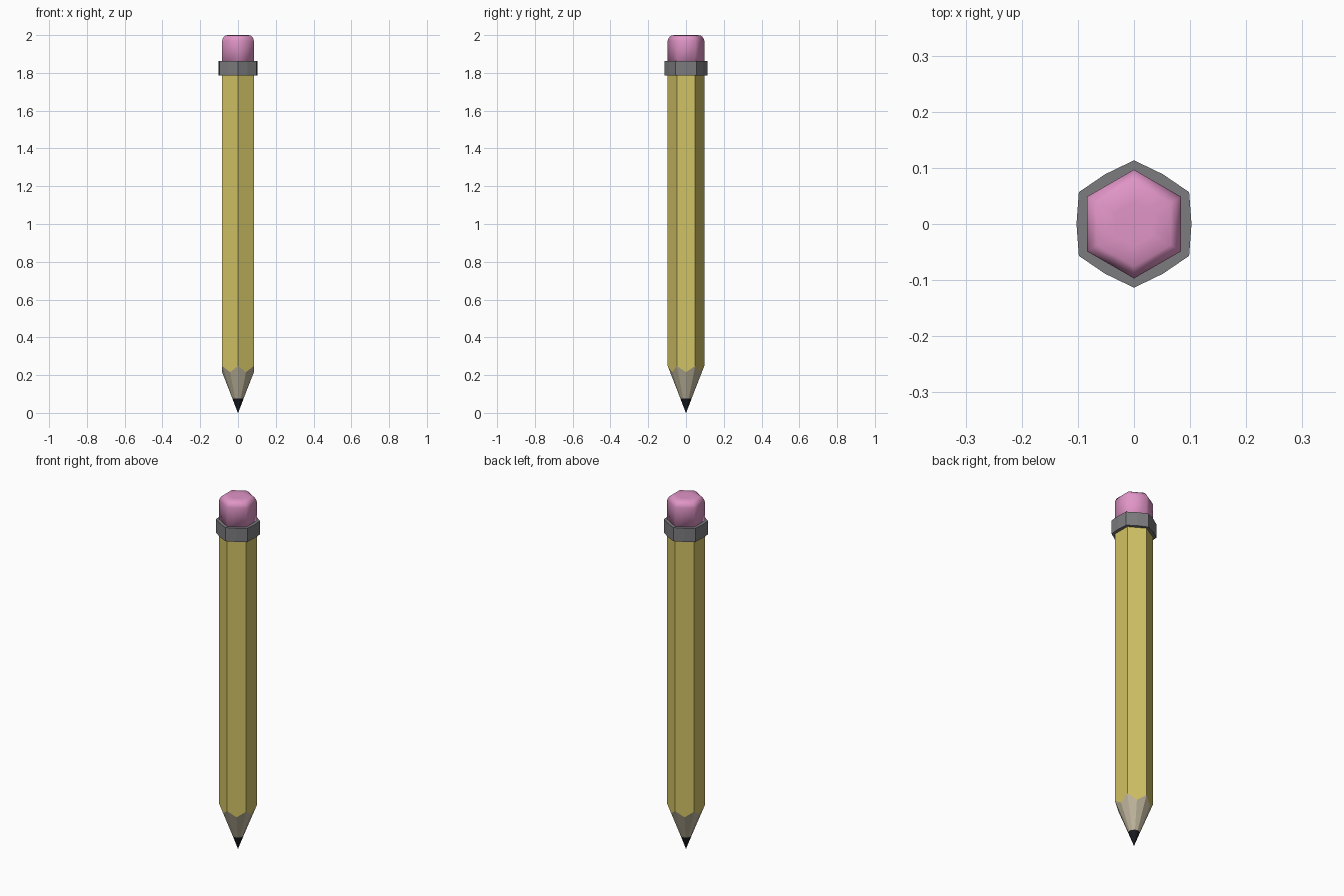
import bpy, bmesh, math

if "Cube" in bpy.data.objects:
    bpy.data.objects.remove(bpy.data.objects["Cube"])

def material(name, rgb):
    m = bpy.data.materials.new(name)
    m.diffuse_color = (*rgb, 1)
    m.use_nodes = True
    m.node_tree.nodes["Principled BSDF"].inputs["Base Color"].default_value = m.diffuse_color
    return m

YELLOW = material("yellow_paint", (0.64, 0.54, 0.13))
WOOD = material("bare_wood", (0.53, 0.47, 0.34))
LEAD = material("black_lead", (0.01, 0.01, 0.016))
METAL = material("grey_metal", (0.20, 0.20, 0.21))
PINK = material("pink_rubber", (0.75, 0.30, 0.57))

R = 0.097                       # hexagon corner radius, corners on the y axis
A = R * math.cos(math.pi / 6)   # hexagon flat radius
SLOPE = 0.39                    # radius per height of the sharpened cone

def loft(name, mat, rings, cap_low=False, cap_top=False, closed=False, smooth=False):
    """Skin 12-point rings given as (corner radius, corner z, flat radius, flat z)."""
    bm = bmesh.new()
    loops = []
    for rc, zc, rf, zf in rings:
        loop = []
        for i in range(12):
            a = math.pi / 2 + i * math.pi / 6
            r, z = (rf, zf) if i % 2 else (rc, zc)
            loop.append(bm.verts.new((r * math.cos(a), r * math.sin(a), z)))
        loops.append(loop)
    pairs = list(zip(loops, loops[1:])) + ([(loops[-1], loops[0])] if closed else [])
    for lo, hi in pairs:
        for i in range(12):
            j = (i + 1) % 12
            bm.faces.new((lo[i], lo[j], hi[j], hi[i]))
    if cap_low:
        bm.faces.new(loops[0][::-1])
    if cap_top:
        bm.faces.new(loops[-1])
    if closed:
        bmesh.ops.recalc_face_normals(bm, faces=bm.faces)
    for f in bm.faces:
        f.smooth = smooth
    me = bpy.data.meshes.new(name)
    bm.to_mesh(me)
    bm.free()
    me.materials.append(mat)
    ob = bpy.data.objects.new(name, me)
    bpy.context.collection.objects.link(ob)
    return ob

def hexring(s, z):
    return (R * s, z, A * s, z)

def roundring(r, z):
    return (r, z, r, z)

# Where the sharpening cone meets the hexagonal shaft, giving scallops
scallop = (R, R / SLOPE, A, A / SLOPE)

loft("lead_tip", LEAD, [roundring(0.001, 0), roundring(0.075 * SLOPE, 0.075)], cap_low=True)
loft("sharpened_wood", WOOD, [roundring(0.075 * SLOPE, 0.075), scallop])
loft("shaft", YELLOW, [scallop, hexring(1, 1.82)], cap_top=True)

# Metal collar, its flats bulging slightly
RC, RF = 0.1135, 0.1025
loft("collar", METAL, [(RC, 1.785, RF, 1.785), (RC, 1.862, RF, 1.862),
                       hexring(0.98, 1.862), hexring(0.98, 1.785)], closed=True)

# Eraser with a softened top
loft("eraser", PINK, [hexring(s, z) for s, z in
     ((1, 1.82), (1, 1.97), (0.97, 1.98), (0.89, 1.992), (0.78, 1.999), (0.4, 2.0))],
     cap_low=True, cap_top=True, smooth=True)
